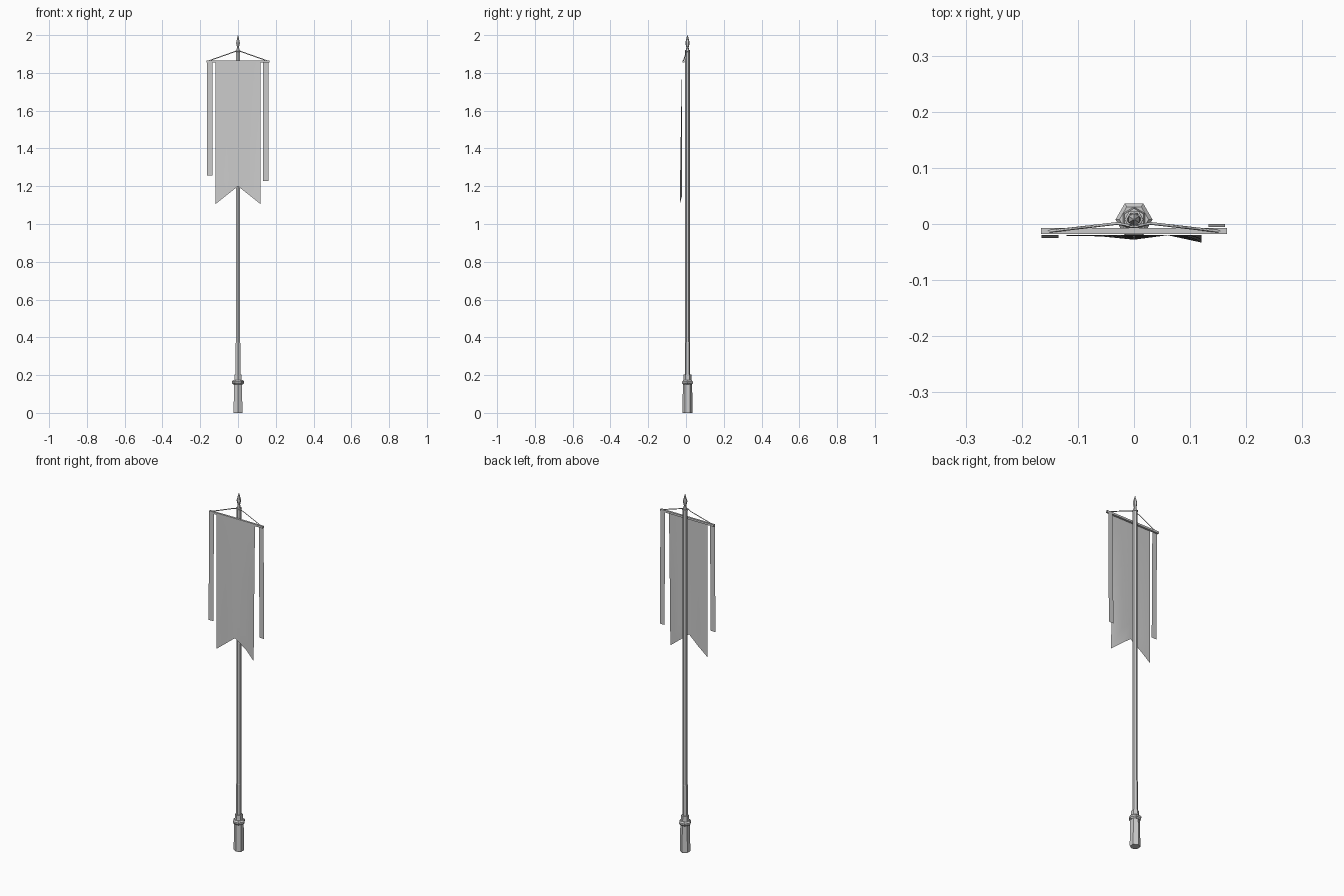
import bpy, bmesh, math
from mathutils import Vector

if "Cube" in bpy.data.objects:
    bpy.data.objects.remove(bpy.data.objects["Cube"])

PY = 0.008  # pole axis offset in y


def make(name, verts, faces, smooth=False):
    me = bpy.data.meshes.new(name)
    me.from_pydata(verts, [], faces)
    ob = bpy.data.objects.new(name, me)
    bpy.context.collection.objects.link(ob)
    bm = bmesh.new()
    bm.from_mesh(me)
    bmesh.ops.recalc_face_normals(bm, faces=bm.faces)
    bm.to_mesh(me)
    bm.free()
    for p in me.polygons:
        p.use_smooth = smooth
    return ob


def lathe(name, profile, sides=6, phase=math.pi / 2):
    """Closed solid from (radius, z) points around the pole axis."""
    v, f = [], []
    for r, z in profile:
        for i in range(sides):
            a = phase + 2 * math.pi * i / sides
            v.append((r * math.cos(a), PY + r * math.sin(a), z))
    for k in range(len(profile) - 1):
        for i in range(sides):
            j = (i + 1) % sides
            f.append((k * sides + i, k * sides + j, (k + 1) * sides + j, (k + 1) * sides + i))
    f.append(tuple(range(sides)))
    f.append(tuple(range((len(profile) - 1) * sides, len(profile) * sides)))
    return make(name, v, f)


def rope(name, points, r, cyclic=False):
    cu = bpy.data.curves.new(name, 'CURVE')
    cu.dimensions = '3D'
    cu.bevel_depth = r
    cu.bevel_resolution = 0
    cu.use_fill_caps = True
    s = cu.splines.new('POLY')
    s.points.add(len(points) - 1)
    for p, c in zip(s.points, points):
        p.co = (*c, 1)
    s.use_cyclic_u = cyclic
    ob = bpy.data.objects.new(name, cu)
    bpy.context.collection.objects.link(ob)
    return ob


def box(name, lo, hi):
    v = [(x, y, z) for x in (lo[0], hi[0]) for y in (lo[1], hi[1]) for z in (lo[2], hi[2])]
    f = [(0, 1, 3, 2), (4, 6, 7, 5), (0, 4, 5, 1), (2, 3, 7, 6), (0, 2, 6, 4), (1, 5, 7, 3)]
    return make(name, v, f)


# Pole, foot socket, collar and spear finial
lathe("pole", [(0.014, 0.18), (0.014, 0.37), (0.013, 0.375), (0.0125, 1.92)])
lathe("foot_socket", [(0.026, 0), (0.027, 0.005), (0.024, 0.165), (0.021, 0.18), (0.020, 0.202)])
lathe("foot_collar", [(0.026, 0.150), (0.033, 0.157), (0.033, 0.166), (0.026, 0.173)], phase=0)
lathe("finial", [(0.011, 1.915), (0.006, 1.935), (0.011, 1.955), (0.011, 1.963), (0.001, 2.0)])

# Crossbar
box("crossbar", (-0.166, -0.018, 1.855), (0.166, -0.007, 1.866))

# Suspension cords and the loop tying them to the pole
for s, side in ((-1, "left"), (1, "right")):
    rope("cord_" + side, [(s * 0.160, -0.014, 1.862), (s * 0.03, 0.001, 1.908),
                          (s * 0.008, -0.003, 1.916)], 0.0025)
rope("cord_loop", [(0.0145 * math.cos(i * math.pi / 3), PY + 0.0145 * math.sin(i * math.pi / 3), 1.914)
                   for i in range(6)], 0.0025, True)

# Banner cloth: flat at the top, rippled at the swallow-tail hem
xs = [-0.12, -0.06, 0, 0.06, 0.12]
hem_y = [-0.021, -0.022, -0.028, -0.020, -0.033]
rows = 8
v, f = [], []
for k in range(rows + 1):
    t = k / rows
    for x, y in zip(xs, hem_y):
        bottom = 1.2 - 0.095 * abs(x) / 0.12
        v.append((x, -0.020 + (y + 0.020) * t ** 0.8, 1.861 + (bottom - 1.861) * t))
n = len(xs)
for k in range(rows):
    for i in range(n - 1):
        a = k * n + i
        f.append((a, a + n, a + n + 1, a + 1))
make("banner", v, f, smooth=True)

# Side streamers: left hangs in front of the bar, right behind it
for name, x0, x1, y0, y1, zb in (("streamer_left", -0.165, -0.135, -0.020, -0.025, 1.258),
                                 ("streamer_right", 0.133, 0.162, -0.005, 0.000, 1.228)):
    v = [(x, y0 + (y1 - y0) * t, 1.862 + (zb - 1.862) * t)
         for t in (0, 0.33, 0.66, 1) for x in (x0, x1)]
    make(name, v, [(2 * i, 2 * i + 2, 2 * i + 3, 2 * i + 1) for i in range(3)])
